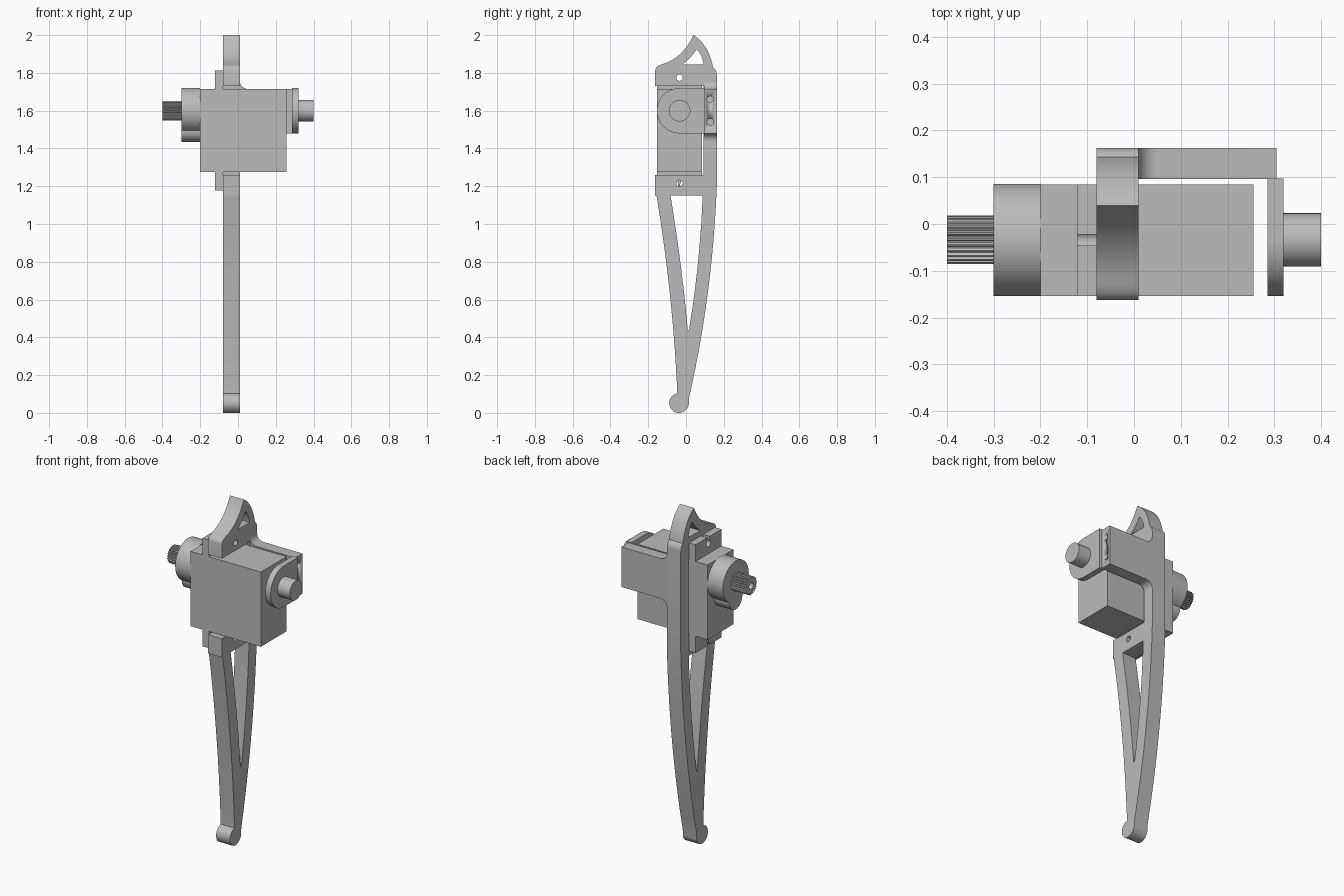
import bpy, bmesh
from math import sin, cos, pi, radians

cube = bpy.data.objects.get("Cube")
if cube:
    bpy.data.objects.remove(cube, do_unlink=True)

grey = bpy.data.materials.new("light grey")
grey.use_nodes = True
COLOR = (0.5, 0.5, 0.5, 1)
grey.diffuse_color = COLOR
grey.node_tree.nodes["Principled BSDF"].inputs["Base Color"].default_value = COLOR

AXLE = (-0.034, 1.6)   # y, z of the output shaft


def arc(c, r, a0, a1, n=24):
    angles = [radians(a0 + (a1 - a0) * i / n) for i in range(n + 1)]
    return [(c[0] + r * cos(a), c[1] + r * sin(a)) for a in angles]


def circle(c, r, n=40):
    return arc(c, r, 0, 360, n)[:-1]


def bend(a, b, c, n=14):
    """Quadratic curve from a to c, pulled toward b."""
    return [tuple((1 - t) ** 2 * p + 2 * t * (1 - t) * q + t * t * r
                  for p, q, r in zip(a, b, c))
            for t in (i / n for i in range(n + 1))]


def rect(u0, u1, v0, v1):
    return [(u0, v0), (u1, v0), (u1, v1), (u0, v1)]


def prism(name, loops, lo, hi, axis="x"):
    """Extrude an outline with optional holes along x (y,z loops) or y (x,z loops)."""
    bm = bmesh.new()
    for loop in loops:
        vs = [bm.verts.new((lo, u, v) if axis == "x" else (u, lo, v)) for u, v in loop]
        for i, v in enumerate(vs):
            bm.edges.new((vs[i - 1], v))
    bmesh.ops.triangle_fill(bm, use_beauty=True, edges=bm.edges[:])
    ext = bmesh.ops.extrude_face_region(bm, geom=bm.faces[:])["geom"]
    step = (hi - lo, 0, 0) if axis == "x" else (0, hi - lo, 0)
    bmesh.ops.translate(bm, vec=step, verts=[g for g in ext if isinstance(g, bmesh.types.BMVert)])
    bmesh.ops.recalc_face_normals(bm, faces=bm.faces[:])
    bmesh.ops.dissolve_limit(bm, angle_limit=0.001, verts=bm.verts[:], edges=bm.edges[:])
    me = bpy.data.meshes.new(name)
    bm.to_mesh(me)
    bm.free()
    me.materials.append(grey)
    ob = bpy.data.objects.new(name, me)
    bpy.context.collection.objects.link(ob)
    bpy.ops.object.select_all(action="DESELECT")
    ob.select_set(True)
    bpy.context.view_layer.objects.active = ob
    bpy.ops.object.shade_smooth_by_angle(angle=radians(25))
    return ob


# Leg slab: head fin, servo cradle, curved leg and round foot
rear = bend((0.163, 1.2), (0.14, 0.62), (0.016, 0.08))
foot = arc((-0.037, 0.052), 0.052, -5, -260)
shin = bend((-0.046, 0.104), (-0.069, 0.625), (-0.156, 1.15))
cradle = [(-0.163, 1.15), (-0.163, 1.26), (0.093, 1.26), (0.093, 1.73), (-0.163, 1.73)]
brow = bend((-0.163, 1.815), (-0.16, 1.835), (-0.13, 1.845), 5)
fin_front = bend((-0.13, 1.845), (-0.02, 1.875), (0.04, 2.0))[1:]
fin_back = bend((0.04, 2.0), (0.12, 1.95), (0.143, 1.83))[1:]
nape = bend((0.143, 1.83), (0.163, 1.815), (0.163, 1.79), 5)[1:]
outline = rear + foot + shin + cradle + brow + fin_front + fin_back + nape
leg_hole = (bend((-0.082, 1.15), (-0.018, 0.76), (0.009, 0.44))
            + bend((0.016, 0.44), (0.075, 0.8), (0.088, 1.15)))
fin_hole = (bend((-0.018, 1.845), (0.03, 1.88), (0.055, 1.925), 6)
            + bend((0.06, 1.922), (0.087, 1.89), (0.093, 1.845), 6))
screws = [circle((AXLE[0], z), 0.017, 20) for z in (1.215, 1.775)]
prism("leg_frame", [outline, leg_hole, fin_hole] + screws, -0.08, 0.01)

# Servo body and its slotted mounting ears
prism("servo_body", [rect(-0.154, 0.085, 1.275, 1.714)], -0.2, 0.256)


def ear(name, base, tip, hole_z):
    d = 1 if tip > base else -1
    slot = arc((AXLE[0], hole_z), 0.02, 90 + 35 * d, 90 + 325 * d, 18)
    w = 0.0115
    pts = ([(-0.154, base), (-0.154, tip), (AXLE[0] - w, tip)] + slot
           + [(AXLE[0] + w, tip), (0.085, tip), (0.085, base)])
    prism(name, [pts], -0.122, -0.08)


ear("upper_ear", 1.714, 1.812, 1.775)
ear("lower_ear", 1.275, 1.177, 1.215)

# Gear housing, idler housing and splined output shaft
prism("gear_housing", [circle(AXLE, 0.12, 56)], -0.3, -0.2)
prism("idler_housing", [circle((AXLE[0], 1.495), 0.06, 32)], -0.3, -0.2)
teeth = 25
spline = []
for i in range(teeth * 4):
    r = 0.052 if i % 4 < 2 else 0.046
    a = 2 * pi * i / (teeth * 4)
    spline.append((AXLE[0] + r * cos(a), AXLE[1] + r * sin(a)))
prism("output_spline", [spline, circle(AXLE, 0.02, 20)], -0.4, -0.3)
prism("spline_bore_floor", [circle(AXLE, 0.021, 20)], -0.34, -0.3)

# Support arm behind the servo, filleted into the leg
top = arc((0.05, 1.755), 0.04, 180, 270, 8)
bottom = arc((0.05, 1.44), 0.04, 90, 180, 8)
arm = prism("support_arm", [top + [(0.305, 1.715), (0.305, 1.48)] + bottom],
            0.096, 0.163, "y")
for z in (1.54, 1.66):
    cutter = prism("screw_cutter", [circle((0.128, z), 0.017, 20)], 0.24, 0.35)
    cutter.hide_render = True
    mod = arm.modifiers.new("screw_hole", "BOOLEAN")
    mod.operation = "DIFFERENCE"
    mod.solver = "EXACT"
    mod.object = cutter
    bpy.context.view_layer.objects.active = arm
    bpy.ops.object.modifier_apply(modifier=mod.name)
    bpy.data.objects.remove(cutter, do_unlink=True)

# Rounded bearing plate and pivot pin
prism("bearing_plate", [arc(AXLE, 0.12, 90, 270, 32) + [(0.097, 1.48), (0.097, 1.72)]],
      0.285, 0.32)
prism("pivot_pin", [circle(AXLE, 0.057, 40)], 0.32, 0.4)
